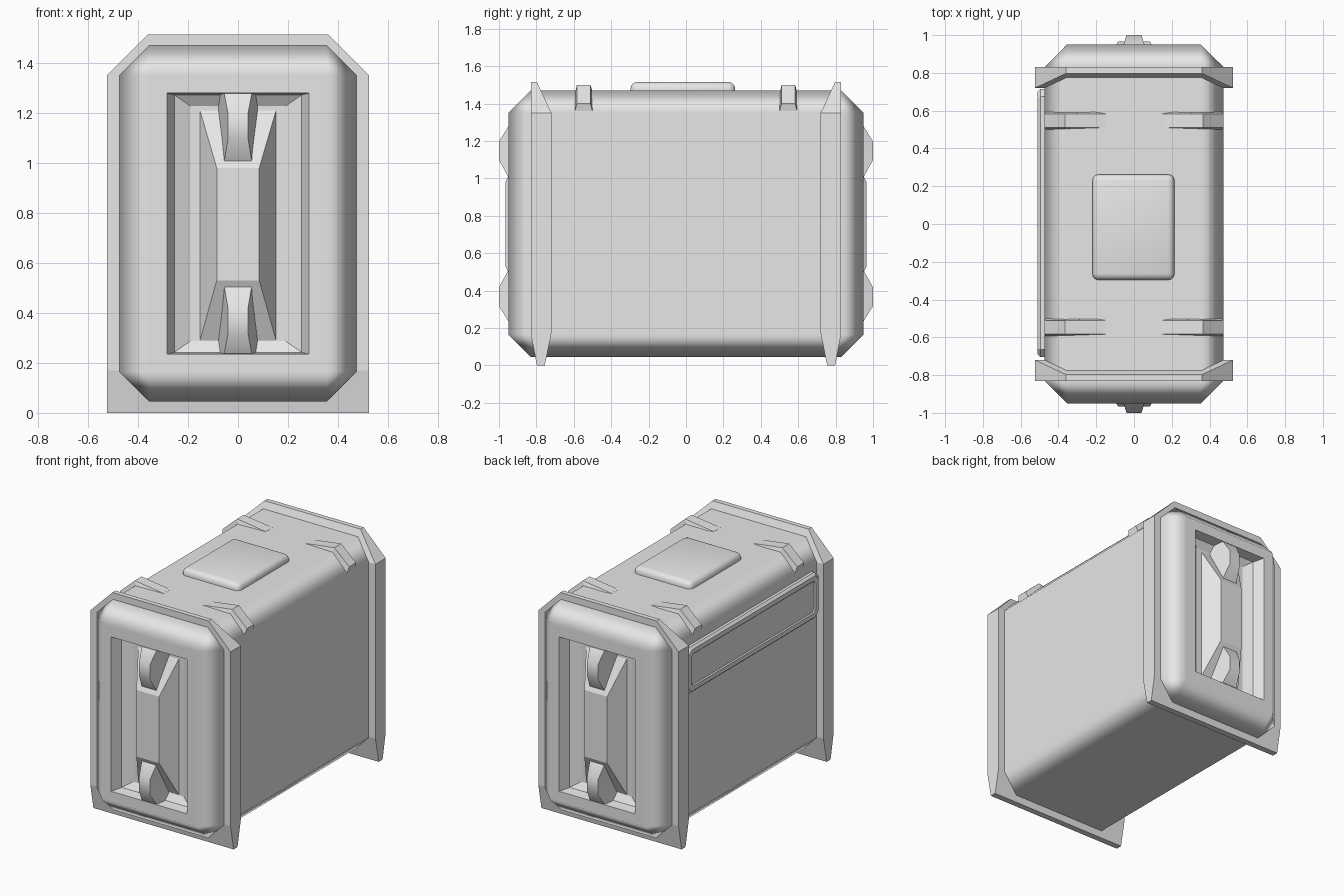
import bpy
import bmesh
from math import radians

if "Cube" in bpy.data.objects:
    bpy.data.objects.remove(bpy.data.objects["Cube"], do_unlink=True)

grey = bpy.data.materials.new("light_grey")
grey.use_nodes = True
grey.diffuse_color = (0.8, 0.8, 0.8, 1)
grey.node_tree.nodes["Principled BSDF"].inputs["Base Color"].default_value = (0.8, 0.8, 0.8, 1)


def finish(name, bm, smooth_angle=None):
    """Turn a bmesh into a named object."""
    bmesh.ops.recalc_face_normals(bm, faces=bm.faces[:])
    mesh = bpy.data.meshes.new(name)
    bm.to_mesh(mesh)
    bm.free()
    mesh.materials.append(grey)
    obj = bpy.data.objects.new(name, mesh)
    bpy.context.collection.objects.link(obj)
    if smooth_angle:
        bpy.ops.object.select_all(action='DESELECT')
        obj.select_set(True)
        bpy.context.view_layer.objects.active = obj
        bpy.ops.object.shade_smooth_by_angle(angle=radians(smooth_angle))
    return obj


def loft(name, rings, smooth_angle=None):
    """Skin a row of matching rings and cap both ends."""
    bm = bmesh.new()
    loops = [[bm.verts.new(p) for p in ring] for ring in rings]
    n = len(loops[0])
    for a, b in zip(loops, loops[1:]):
        for i in range(n):
            j = (i + 1) % n
            bm.faces.new((a[i], a[j], b[j], b[i]))
    bm.faces.new(loops[0])
    bm.faces.new(loops[-1])
    return finish(name, bm, smooth_angle)


def box(size, centre):
    bm = bmesh.new()
    bmesh.ops.create_cube(bm, size=1)
    bmesh.ops.scale(bm, vec=size, verts=bm.verts[:])
    bmesh.ops.translate(bm, vec=centre, verts=bm.verts[:])
    return bm


# Body: chamfered box with soft chamfers and a stepped recess in each end
MID = 0.7575
bm = box((0.95, 1.9, 1.425), (0, 0, MID))
bmesh.ops.bevel(bm, geom=bm.edges[:], offset=0.12, segments=1, affect='EDGES')
weight = bm.faces.layers.int.new("__mod_weightednormals_faceweight")
for f in bm.faces:
    f.smooth = True
    f.normal_update()
    if max(abs(c) for c in f.normal) > 0.99:
        f[weight] = 16384  # the six flat sides keep flat shading
for s in (-1, 1):
    face = next(f for f in bm.faces if f.normal.y * s > 0.99)
    for step, (hx, hz, y) in enumerate([(0.285, 0.5225, 0.95), (0.255, 0.515, 0.88),
                                        (0.19, 0.47, 0.85)]):
        made = bmesh.ops.extrude_discrete_faces(bm, faces=[face])
        face = made["faces"][0]
        for v in face.verts:
            v.co.x = hx if v.co.x > 0 else -hx
            v.co.z = MID + (hz if v.co.z > MID else -hz)
            v.co.y = s * y
        for edge in face.edges:
            for f in edge.link_faces:
                f.smooth = step == 0 and f is not face
        face[weight] = 0
body = finish("body", bm)
normals = body.modifiers.new("soft_chamfers", 'WEIGHTED_NORMAL')
normals.keep_sharp = True
normals.use_face_influence = True

for s, end in ((-1, "front"), (1, "back")):
    # Tapered end frame that also forms the feet: half width, height, inner y, outer y
    rows = [(0.525, 0, 0.755, 0.797), (0.525, 0.17, 0.72, 0.83),
            (0.525, 1.35, 0.72, 0.83), (0.36, 1.515, 0.797, 0.83)]
    loft(end + "_frame", [[(-w, s * a, z), (w, s * a, z), (w, s * b, z), (-w, s * b, z)]
                          for w, z, a, b in rows])

    # Raised spine in the recess: half width, bottom, top, y
    rows = [(0.155, 0.28, 1.22, 0.845), (0.085, 0.53, 0.98, 0.965)]
    loft(end + "_spine", [[(-w, s * y, a), (w, s * y, a), (w, s * y, b), (-w, s * y, b)]
                          for w, a, b, y in rows])

    # Clips over the two ends of the spine: distance from middle, y, half width
    rows = [(0.25, 0.95, 0.055), (0.34, 1.0, 0.04), (0.44, 1.0, 0.04), (0.52, 0.95, 0.055)]
    for t, place in ((-1, "lower"), (1, "upper")):
        loft(f"{end}_{place}_clip",
             [[(-0.078, s * 0.85, MID + t * d), (0.078, s * 0.85, MID + t * d),
               (w, s * y, MID + t * d), (-w, s * y, MID + t * d)] for d, y, w in rows], 50)

    # Wedge straps over the top chamfers: base x and z, top x and z
    rows = [(0.15, 1.46, 0.15, 1.471), (0.34, 1.45, 0.365, 1.50), (0.465, 1.355, 0.475, 1.40)]
    for t, side in ((-1, "right"), (1, "left")):
        loft(f"{end}_{side}_strap",
             [[(t * bx, s * 0.547 - 0.048, bz), (t * bx, s * 0.547 + 0.048, bz),
               (t * tx, s * 0.547 + 0.036, tz), (t * tx, s * 0.547 - 0.036, tz)]
              for bx, bz, tx, tz in rows])

# Rounded pad on top
bm = box((0.435, 0.56, 0.14), (-0.003, -0.017, 1.445))
bmesh.ops.bevel(bm, geom=bm.edges[:], offset=0.035, segments=3, profile=0.5, affect='EDGES')
finish("top_pad", bm, 40)


# Side panel with cut corners and a shallow sunken field
def panel_ring(x, inset):
    hy, hz, cut = 0.71 - inset, 0.155 - inset, 0.04 - inset * 0.4
    corners = [(hy - cut, hz), (hy, hz - cut), (hy, cut - hz), (hy - cut, -hz)]
    corners += [(-y, -z) for y, z in corners]
    return [(x, y + 0.005, z + 1.155) for y, z in corners]


loft("side_panel", [panel_ring(x, i) for x, i in
                    [(-0.46, 0), (-0.495, 0), (-0.51, 0.015), (-0.51, 0.045), (-0.503, 0.052)]])
